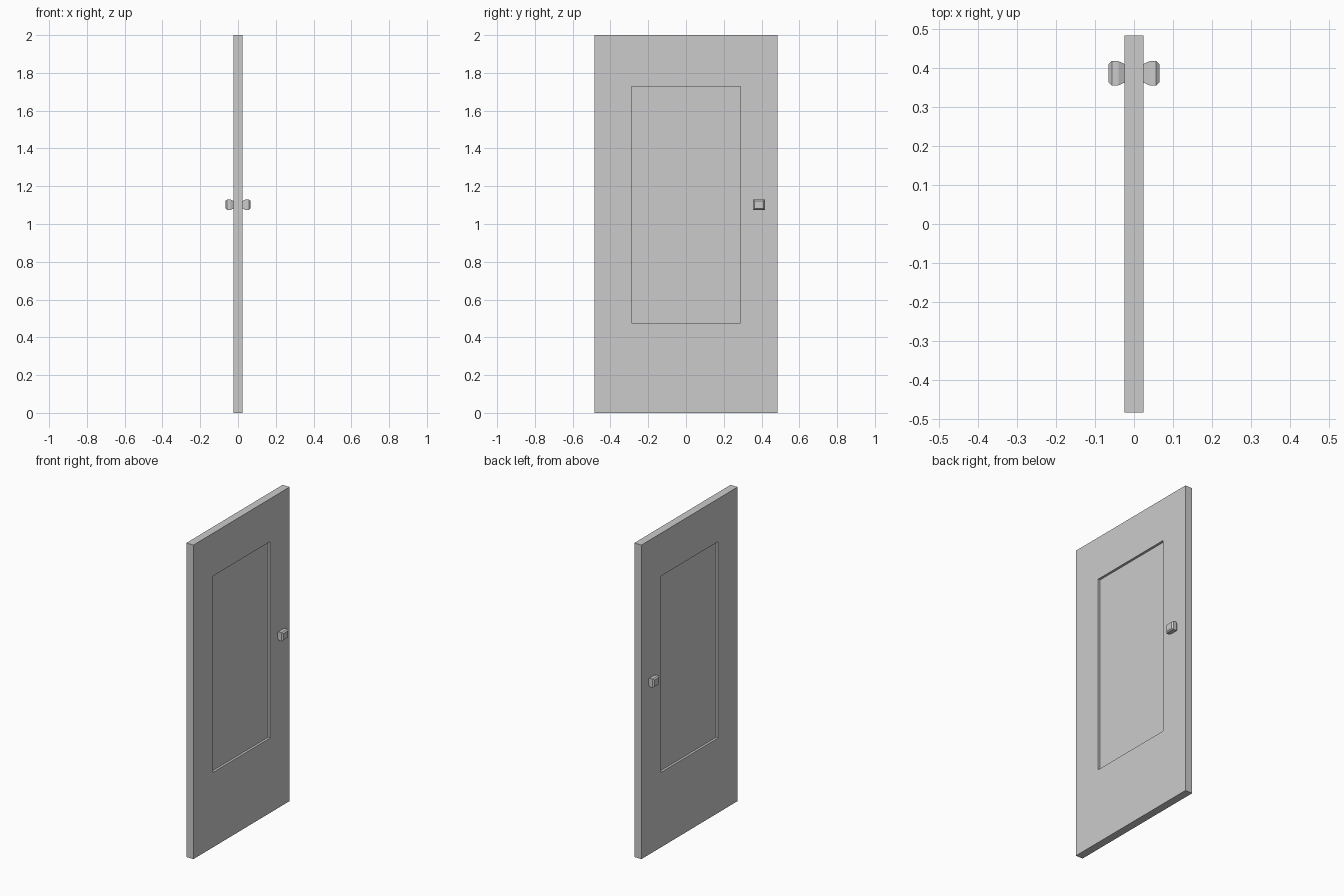
import bpy, bmesh

if "Cube" in bpy.data.objects:
    bpy.data.objects.remove(bpy.data.objects["Cube"])


def add_object(name, bm):
    bmesh.ops.recalc_face_normals(bm, faces=bm.faces)
    mesh = bpy.data.meshes.new(name)
    bm.to_mesh(mesh)
    bm.free()
    obj = bpy.data.objects.new(name, mesh)
    bpy.context.collection.objects.link(obj)
    return obj


# Door slab with a recessed panel on both faces
HALF_T, HALF_W, HEIGHT = 0.025, 0.484, 2.0
PANEL_HALF_W, PANEL_LOW, PANEL_HIGH, DEPTH = 0.288, 0.477, 1.727, 0.015

bm = bmesh.new()
bmesh.ops.create_cube(bm, size=1)
for v in bm.verts:
    v.co = (v.co.x * 2 * HALF_T, v.co.y * 2 * HALF_W, (v.co.z + 0.5) * HEIGHT)
bm.normal_update()
for face in [f for f in bm.faces if abs(f.normal.x) > 0.9]:
    side = 1 if face.normal.x > 0 else -1
    bmesh.ops.inset_individual(bm, faces=[face], thickness=0.1)
    for v in face.verts:
        v.co.y = PANEL_HALF_W if v.co.y > 0 else -PANEL_HALF_W
        v.co.z = PANEL_HIGH if v.co.z > 1 else PANEL_LOW
    panel = bmesh.ops.extrude_discrete_faces(bm, faces=[face])["faces"][0]
    for v in panel.verts:
        v.co.x -= side * DEPTH
add_object("door_slab", bm)

# Square faceted knobs: (distance from door centre, half width, half height)
KNOB_PROFILE = [(0.024, 0.024, 0.02), (0.04, 0.031, 0.028),
                (0.057, 0.031, 0.028), (0.065, 0.024, 0.021)]
KNOB_Y, KNOB_Z = 0.387, 1.102

for name, side in (("right_knob", 1), ("left_knob", -1)):
    bm = bmesh.new()
    rings = [[bm.verts.new((side * x, KNOB_Y + a * w, KNOB_Z + b * h))
              for a, b in ((-1, -1), (1, -1), (1, 1), (-1, 1))]
             for x, w, h in KNOB_PROFILE]
    for low, high in zip(rings, rings[1:]):
        for i in range(4):
            j = (i + 1) % 4
            bm.faces.new((low[i], low[j], high[j], high[i]))
    bm.faces.new(rings[0])
    bm.faces.new(rings[-1])
    add_object(name, bm)
